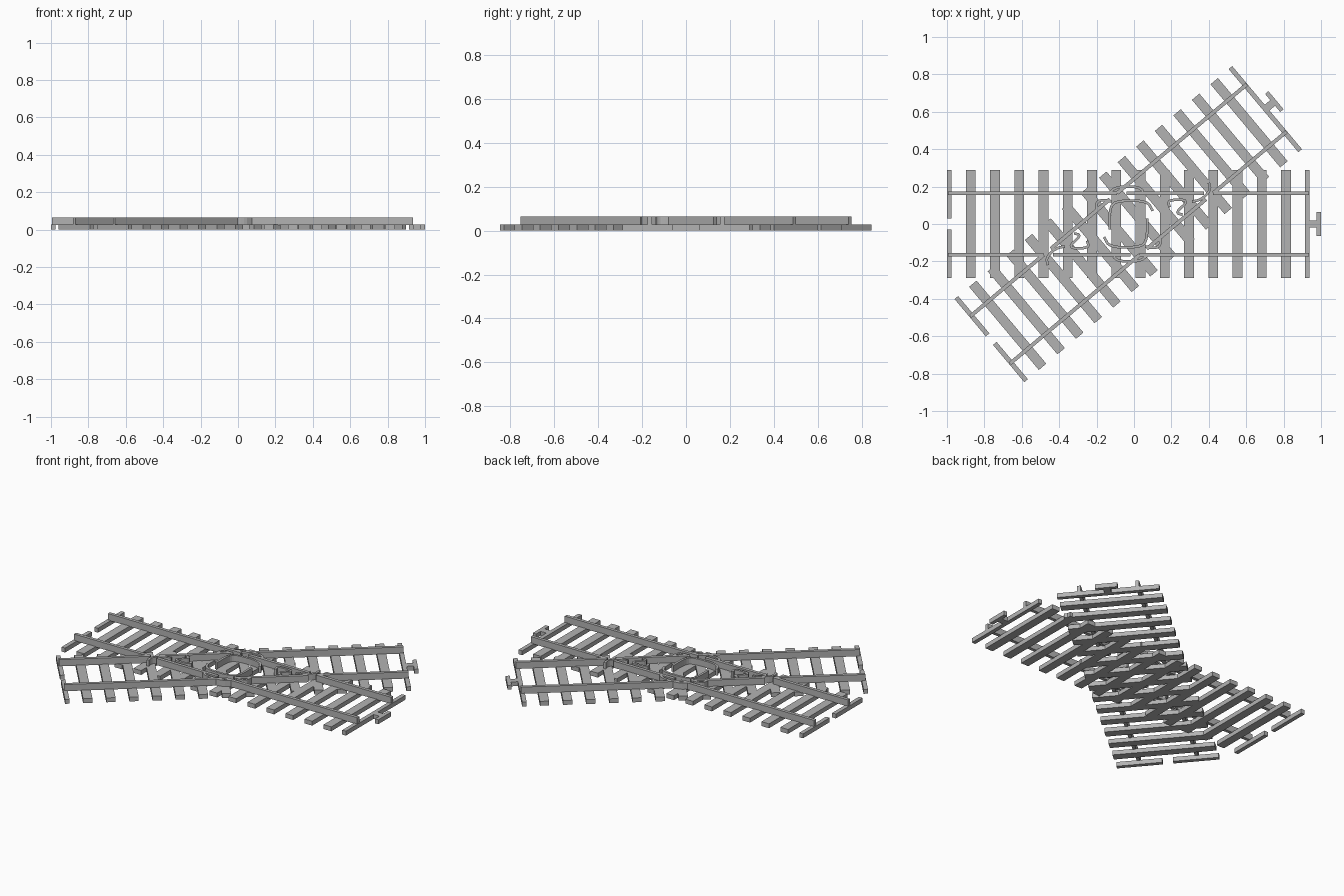
import bpy
import bmesh
from math import radians
from mathutils import Matrix, Vector

cube = bpy.data.objects.get("Cube")
if cube:
    bpy.data.objects.remove(cube, do_unlink=True)

# One plain grey for the whole track
grey = bpy.data.materials.new("track_grey")
grey.use_nodes = True
grey.diffuse_color = (0.45, 0.45, 0.45, 1)
grey.node_tree.nodes["Principled BSDF"].inputs["Base Color"].default_value = grey.diffuse_color

TIE_TOP, RAIL_TOP = 0.027, 0.065
HALF, GAUGE, RAIL_W = 0.965, 0.165, 0.02
CENTRE = Matrix.Translation((-0.03, 0, 0))
TRACKS = {"straight": CENTRE, "diagonal": CENTRE @ Matrix.Rotation(radians(40), 4, "Z")}


def finish(name, bm, matrix=Matrix()):
    bmesh.ops.recalc_face_normals(bm, faces=bm.faces)
    mesh = bpy.data.meshes.new(name)
    bm.to_mesh(mesh)
    bm.free()
    mesh.materials.append(grey)
    obj = bpy.data.objects.new(name, mesh)
    obj.matrix_world = matrix
    bpy.context.collection.objects.link(obj)
    return obj


def box(bm, x0, x1, y0, y1, z0, z1):
    place = Matrix.Translation(((x0 + x1) / 2, (y0 + y1) / 2, (z0 + z1) / 2))
    size = Matrix.Diagonal((x1 - x0, y1 - y0, z1 - z0, 1))
    bmesh.ops.create_cube(bm, size=1, matrix=place @ size)


def soften(points):
    """Cut each corner once, keeping the two ends."""
    out = [points[0]]
    for a, b in zip(points, points[1:]):
        out += [a.lerp(b, 0.25), a.lerp(b, 0.75)]
    return out + [points[-1]]


def guard(name, path, turn):
    """Thin upright rail along a path, turned half round for the far side."""
    points = soften(soften([Vector(p) for p in path]))
    bm = bmesh.new()
    rings = []
    for i, p in enumerate(points):
        along = (points[min(i + 1, len(points) - 1)] - points[max(i - 1, 0)]).normalized()
        side = Vector((-along.y, along.x)) * 0.007
        corners = [(p + side, TIE_TOP - 0.003), (p - side, TIE_TOP - 0.003),
                   (p - side, RAIL_TOP), (p + side, RAIL_TOP)]
        rings.append([bm.verts.new((q.x, q.y, z)) for q, z in corners])
    for a, b in zip(rings, rings[1:]):
        for k in range(4):
            n = (k + 1) % 4
            bm.faces.new((a[k], a[n], b[n], b[k]))
    bm.faces.new(rings[0])
    bm.faces.new(rings[-1])
    finish(name, bm, CENTRE @ Matrix.Rotation(radians(turn), 4, "Z"))


for label, matrix in TRACKS.items():
    # Evenly spaced cross ties
    bm = bmesh.new()
    for i in range(14):
        u = (i - 6.5) * 0.1296
        box(bm, u - 0.026, u + 0.026, -0.29, 0.29, 0, TIE_TOP)
    finish(label + "_ties", bm, matrix)

    # Thin end bars, one split to receive the next connector
    bm = bmesh.new()
    box(bm, HALF - 0.022, HALF + 0.003, -0.29, 0.29, 0, TIE_TOP)
    for y0, y1 in ((-0.29, -0.03), (0.03, 0.29)):
        box(bm, -HALF - 0.005, -HALF + 0.02, y0, y1, 0, TIE_TOP)
    finish(label + "_end_bars", bm, matrix)

    # T-shaped connector
    bm = bmesh.new()
    box(bm, HALF, 1.008, -0.02, 0.02, 0, TIE_TOP)
    box(bm, 1.007, 1.03, -0.063, 0.063, 0, TIE_TOP)
    finish(label + "_connector", bm, matrix)

    # Running rails, broken by wheel gaps inside the crossing
    bm = bmesh.new()
    for side in (-1, 1):
        flip = side if label == "straight" else -side
        for a, b in ((-HALF, -0.06), (-0.01, 0.403), (0.453, HALF)):
            u0, u1 = sorted((a * flip, b * flip))
            y = side * GAUGE
            box(bm, u0, u1, y - RAIL_W / 2, y + RAIL_W / 2, TIE_TOP - 0.003, RAIL_TOP)
    finish(label + "_rails", bm, matrix)

# Flared guard rails, repeated by a half turn about the crossing centre
GUARDS = {
    "centre_guard": [(0.13, 0.07), (0.1, 0.125), (-0.06, 0.125), (-0.1, 0.09), (-0.1, -0.03)],
    "outer_guard": [(-0.1, 0.17), (-0.06, 0.2), (0.05, 0.2), (0.08, 0.175)],
    "side_guard": [(-0.17, 0.08), (-0.17, 0.12), (-0.13, 0.13), (-0.09, 0.12)],
    "corner_guard": [(0.22, 0.09), (0.21, 0.13), (0.33, 0.13), (0.25, 0.06), (0.29, 0.05)],
    "wing_guard": [(0.34, 0.12), (0.39, 0.13), (0.44, 0.18), (0.43, 0.22)],
}
for name, path in GUARDS.items():
    for label, turn in (("back_", 0), ("front_", 180)):
        guard(label + name, path, turn)
